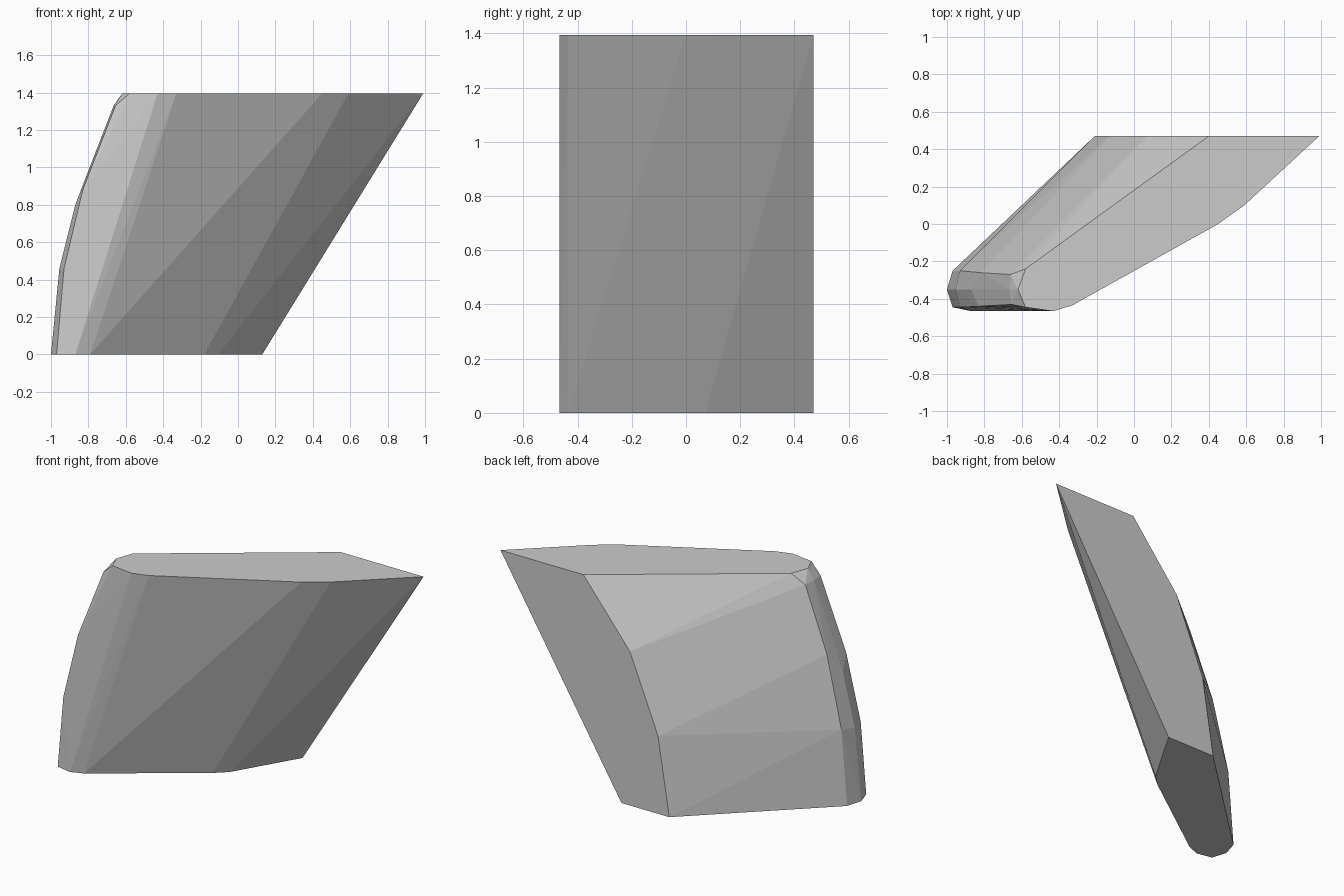
import bpy
import bmesh
from math import radians

cube = bpy.data.objects.get("Cube")
if cube:
    bpy.data.objects.remove(cube, do_unlink=True)

HEIGHT, BACK = 1.395, 0.47

# Plain grey material
grey = bpy.data.materials.new("plain_grey")
grey.use_nodes = True
colour = (0.6, 0.6, 0.6, 1)
grey.diffuse_color = colour
grey.node_tree.nodes["Principled BSDF"].inputs["Base Color"].default_value = colour

# Flat base and flat top outlines
base = [(-0.21, BACK), (0.13, BACK), (-0.105, 0.07), (-0.18, 0), (-0.79, -0.435),
        (-0.87, -0.466), (-0.97, -0.445), (-1, -0.35), (-0.97, -0.25)]
top = [(0.4, BACK), (0.99, BACK), (0.59, 0.1), (0.45, 0), (-0.33, -0.435),
       (-0.43, -0.466), (-0.58, -0.445), (-0.62, -0.35), (-0.58, -0.24)]

# Curved leading edge: back rim, then inner, middle and outer lines of the blunt nose
back_rim = [(0.07, BACK, 0.99), (-0.13, BACK, 0.5)]
nose_inner = [(-0.66, -0.27, 1.33), (-0.82, -0.26, 0.93), (-0.93, -0.25, 0.48)]
nose_middle = [(-0.665, -0.35, 1.33), (-0.87, -0.35, 0.8), (-0.955, -0.35, 0.46)]
nose_outer = [(-0.655, -0.43, 1.33), (-0.83, -0.44, 0.88), (-0.93, -0.445, 0.46)]

# Convex solid wrapped around the outlines
bm = bmesh.new()
points = [(x, y, 0) for x, y in base] + [(x, y, HEIGHT) for x, y in top]
for p in points + back_rim + nose_inner + nose_middle + nose_outer:
    bm.verts.new(p)
hull = bmesh.ops.convex_hull(bm, input=bm.verts[:])
loose = [v for v in bm.verts if not v.link_faces]
bmesh.ops.delete(bm, geom=loose, context="VERTS")
bmesh.ops.dissolve_limit(bm, angle_limit=radians(1), verts=bm.verts[:], edges=bm.edges[:])
bmesh.ops.recalc_face_normals(bm, faces=bm.faces[:])

mesh = bpy.data.meshes.new("slanted_block")
bm.to_mesh(mesh)
bm.free()
mesh.materials.append(grey)
block = bpy.data.objects.new("slanted_block", mesh)
bpy.context.collection.objects.link(block)
